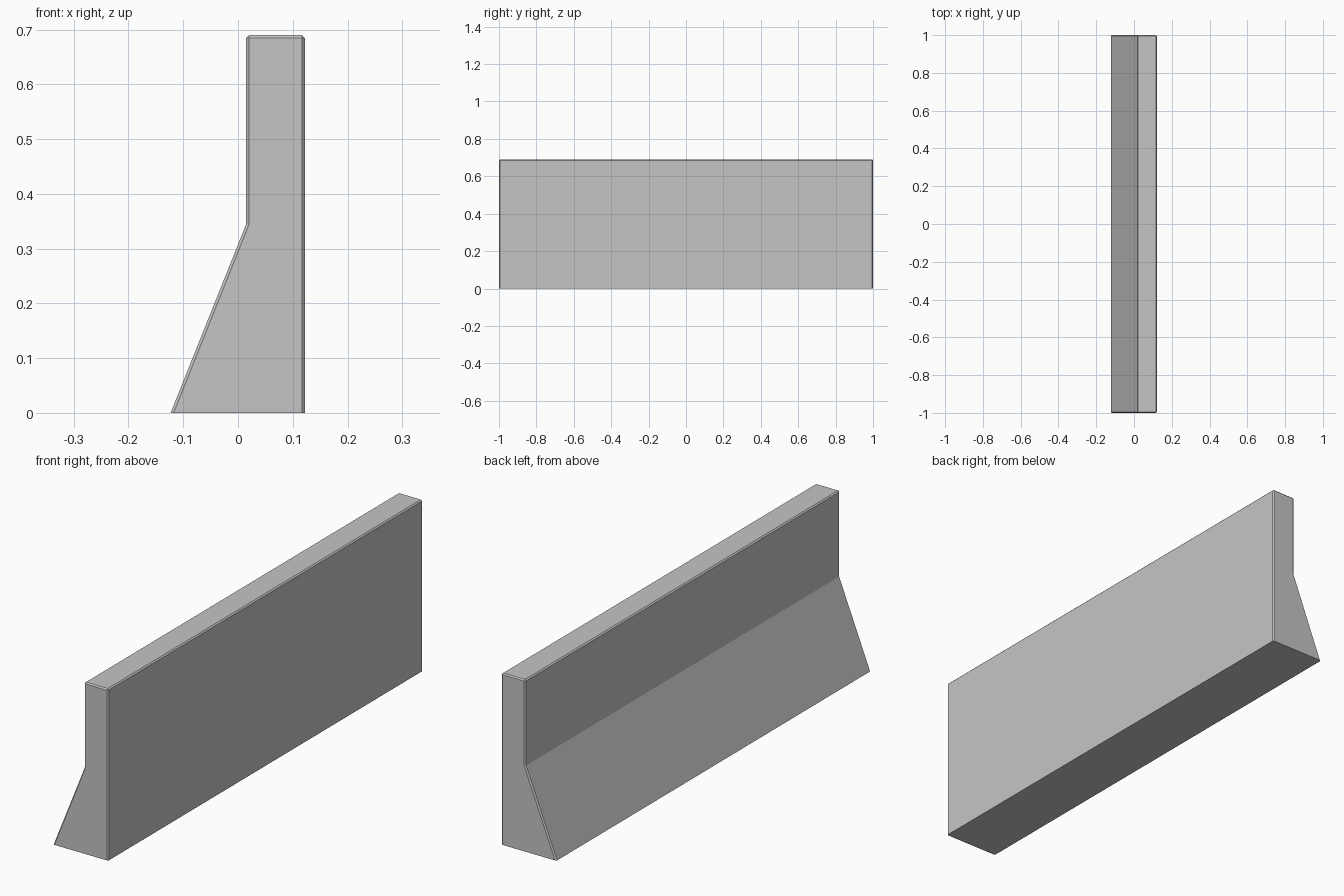
import bpy
import bmesh

cube = bpy.data.objects.get("Cube")
if cube:
    bpy.data.objects.remove(cube, do_unlink=True)

# Concrete material
concrete = bpy.data.materials.new("concrete_grey")
concrete.use_nodes = True
grey = (0.56, 0.56, 0.56, 1)
concrete.diffuse_color = grey
concrete.node_tree.nodes["Principled BSDF"].inputs["Base Color"].default_value = grey

# Cross-section: upright back, narrow top and sloping foot
HEIGHT = 0.69
profile = [(-0.123, 0), (0.122, 0), (0.122, HEIGHT), (0.015, HEIGHT), (0.015, 0.345)]

bm = bmesh.new()
section = bm.faces.new([bm.verts.new((x, -1, z)) for x, z in profile])
extruded = bmesh.ops.extrude_face_region(bm, geom=[section])["geom"]
new_verts = [g for g in extruded if isinstance(g, bmesh.types.BMVert)]
bmesh.ops.translate(bm, verts=new_verts, vec=(0, 2, 0))
bmesh.ops.recalc_face_normals(bm, faces=bm.faces)


# Chamfer the outer edges, leaving the base and the inward crease sharp
def is_chamfered(edge):
    on_base = all(v.co.z < 0.001 for v in edge.verts)
    return not on_base and edge.is_convex


bmesh.ops.bevel(bm, geom=[e for e in bm.edges if is_chamfered(e)],
                offset=0.005, offset_type='OFFSET', segments=1,
                profile=0.5, affect='EDGES')

mesh = bpy.data.meshes.new("barrier_wall")
bm.to_mesh(mesh)
bm.free()
mesh.materials.append(concrete)
barrier = bpy.data.objects.new("barrier_wall", mesh)
bpy.context.collection.objects.link(barrier)
